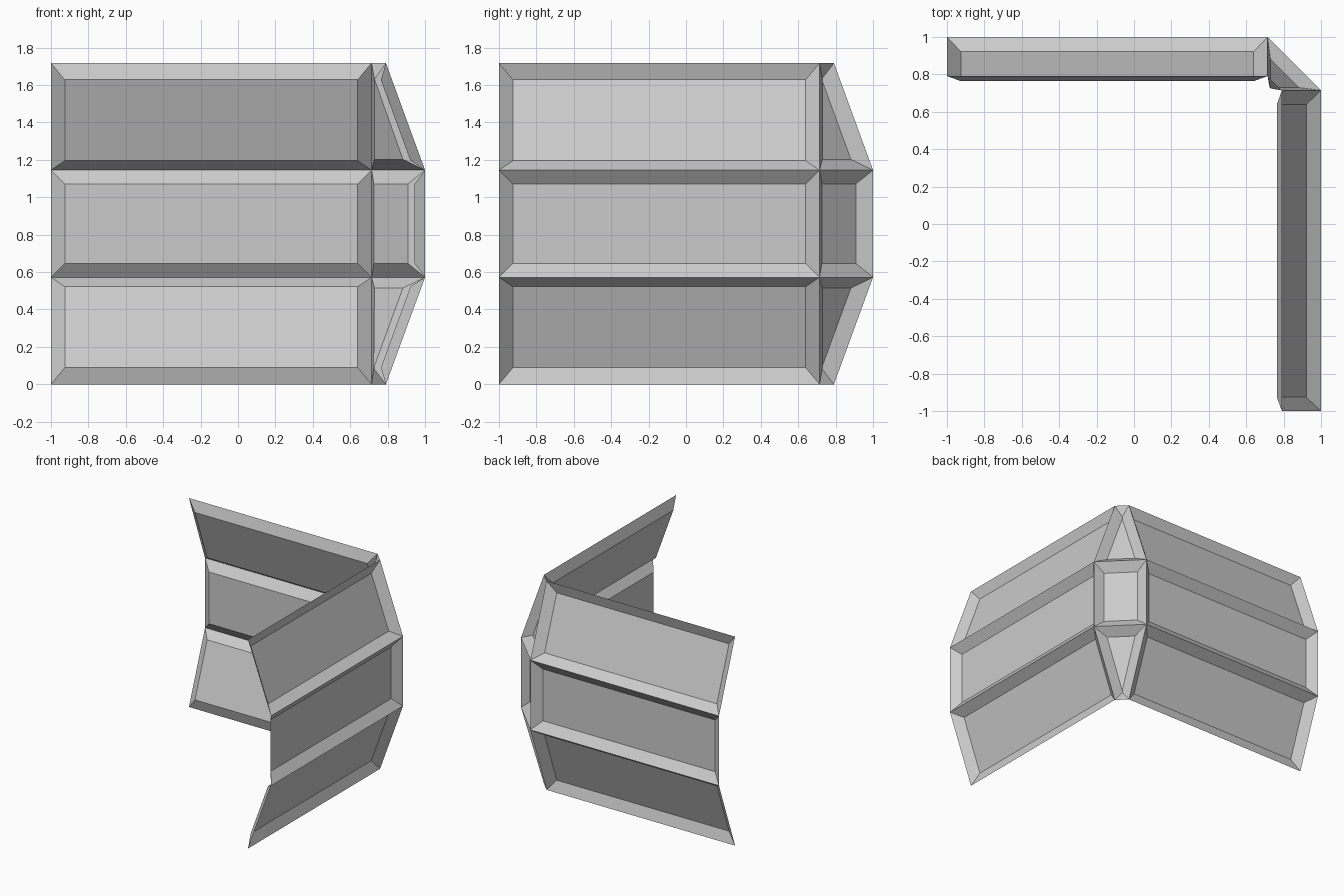
import bpy, bmesh

if "Cube" in bpy.data.objects:
    bpy.data.objects.remove(bpy.data.objects["Cube"])

# Outward bulging profile: (distance from the centre axis, height)
PROFILE = [(0.791, 0.0), (1.0, 0.572), (1.0, 1.145), (0.791, 1.717)]
EDGE = 0.714      # where the straight walls meet the corner strip
FRAME = 0.074     # bevel frame width of every panel
DEPTH = 0.056     # recess of every panel

# Plan positions of the four vertical seams, going round the corner
SEAMS = [
    lambda r: (-1.0, r),
    lambda r: (EDGE, r),
    lambda r: (r, EDGE),
    lambda r: (r, -1.0),
]


def panel_strip(name, seam_a, seam_b):
    """Stack of three single-sided panels, each recessed inside its frame."""
    bm = bmesh.new()
    rows = [[bm.verts.new((*seam(r), z)) for seam in (seam_a, seam_b)]
            for r, z in PROFILE]
    for low, high in zip(rows, rows[1:]):
        bm.faces.new((low[0], high[0], high[1], low[1]))
    bm.normal_update()
    bmesh.ops.inset_individual(bm, faces=bm.faces[:], thickness=FRAME,
                               depth=-DEPTH, use_even_offset=True)
    bm.normal_update()
    mesh = bpy.data.meshes.new(name)
    bm.to_mesh(mesh)
    bm.free()
    obj = bpy.data.objects.new(name, mesh)
    bpy.context.collection.objects.link(obj)


# Back wall, chamfered corner and side wall
for name, a, b in zip(("back_wall", "corner_strip", "side_wall"), SEAMS, SEAMS[1:]):
    panel_strip(name, a, b)
